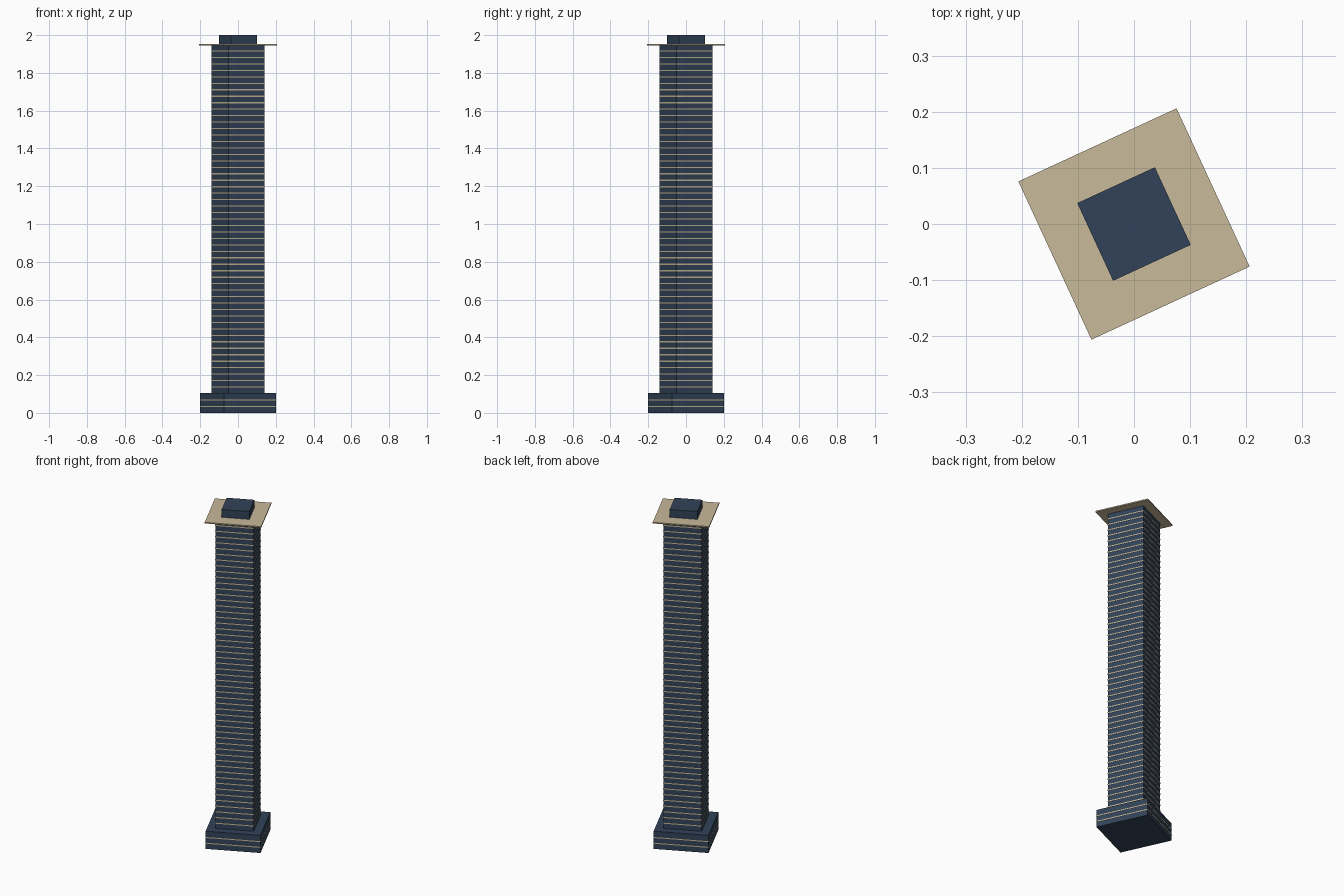
import bpy, math

if "Cube" in bpy.data.objects:
    bpy.data.objects.remove(bpy.data.objects["Cube"])

ANGLE = math.radians(24.8)   # whole tower is turned on plan
FLOOR = 1.95 / 57            # storey height


def material(name, color):
    m = bpy.data.materials.new(name)
    m.diffuse_color = color
    m.use_nodes = True
    m.node_tree.nodes["Principled BSDF"].inputs["Base Color"].default_value = m.diffuse_color
    return m


glass = material("dark_glass", (0.032, 0.055, 0.1, 1))
stone = material("pale_stone", (0.58, 0.49, 0.32, 1))


def block(name, half, z0, z1, mat):
    """Square block, turned on plan, between two heights."""
    bpy.ops.mesh.primitive_cube_add(size=1, location=(0, 0, (z0 + z1) / 2),
                                    rotation=(0, 0, ANGLE))
    ob = bpy.context.object
    ob.name = name
    ob.scale = (2 * half, 2 * half, z1 - z0)
    bpy.ops.object.transform_apply(location=False, rotation=False, scale=True)
    ob.data.materials.append(mat)
    return ob


def floor_bands(name, half, first, count):
    """Thin floor slabs repeated once per storey."""
    z = first * FLOOR
    ob = block(name, half, z - 0.003, z + 0.003, stone)
    mod = ob.modifiers.new("storeys", 'ARRAY')
    mod.count = count
    mod.use_relative_offset = False
    mod.use_constant_offset = True
    mod.constant_offset_displace = (0, 0, FLOOR)


# podium
block("podium", 0.151, 0, 3 * FLOOR + 0.003, glass)
floor_bands("podium_floor_bands", 0.152, 1, 2)

# shaft
block("shaft", 0.1055, 3 * FLOOR, 57 * FLOOR, glass)
floor_bands("shaft_floor_bands", 0.1067, 4, 53)

# overhanging roof and plant room
block("roof_slab", 0.1553, 1.946, 1.953, stone)
block("plant_room", 0.0762, 1.953, 2.0, glass)
